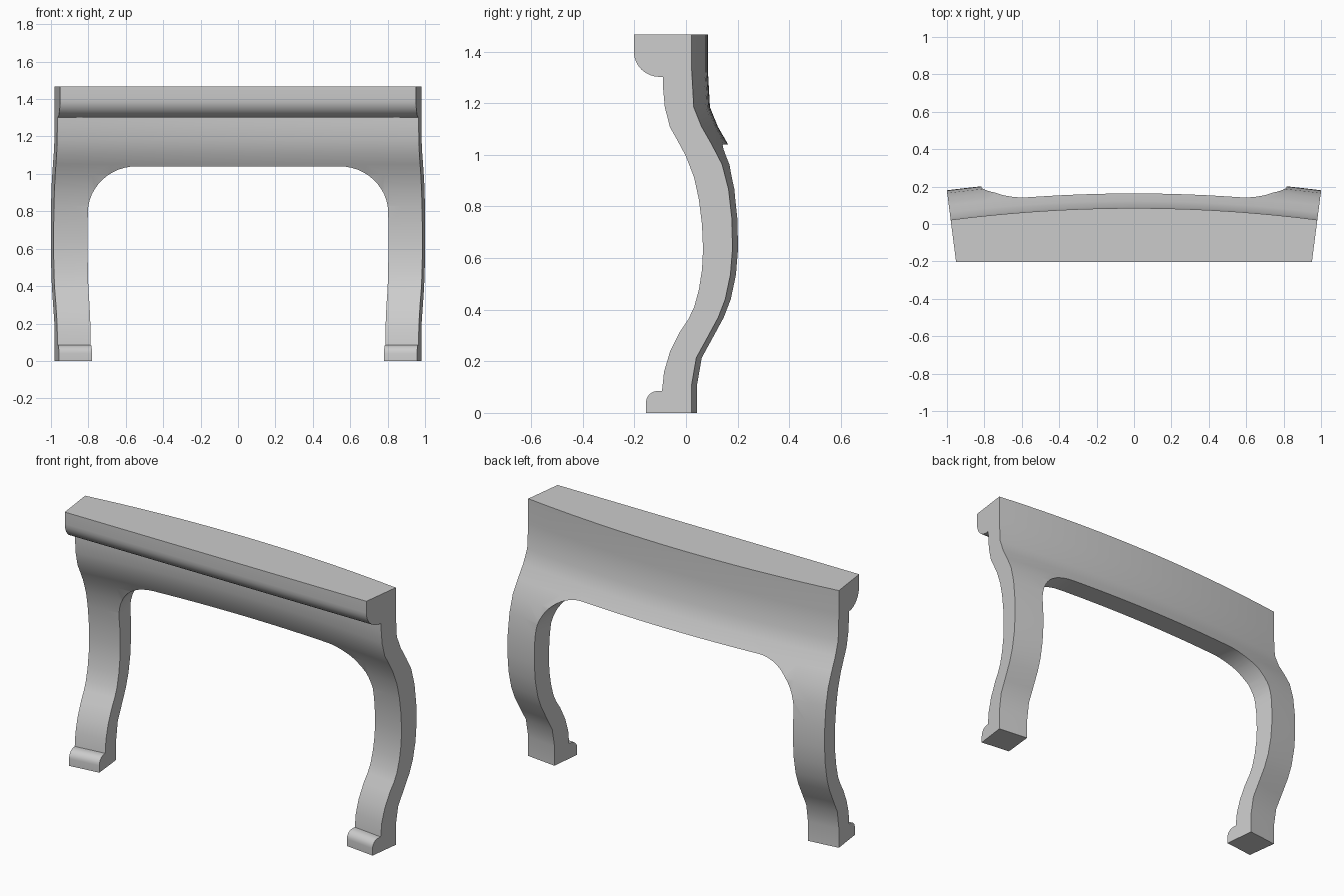
import bpy, bmesh, math

if "Cube" in bpy.data.objects:
    bpy.data.objects.remove(bpy.data.objects["Cube"])

CY = -7.6                      # centre of the plan curve (bow) on the y axis
TH = math.atan(0.1286)         # half angle of the bow
ARC = 6                        # segments in the small quarter rounds


def quarter(cy, cz, ry, rz, a0, a1, n=ARC):
    return [(cy + ry * math.cos(math.radians(a0 + (a1 - a0) * i / n)),
             cz + rz * math.sin(math.radians(a0 + (a1 - a0) * i / n))) for i in range(n + 1)]


def prism(name, outline, stations, place):
    """Sweep a closed outline through a list of stations and cap both ends."""
    bm = bmesh.new()
    rings = [[bm.verts.new(place(s, p)) for p in outline] for s in stations]
    n = len(outline)
    for a, b in zip(rings, rings[1:]):
        for i in range(n):
            bm.faces.new((a[i], a[(i + 1) % n], b[(i + 1) % n], b[i]))
    bm.faces.new(rings[0])
    bm.faces.new(rings[-1])
    bmesh.ops.recalc_face_normals(bm, faces=bm.faces)
    mesh = bpy.data.meshes.new(name)
    bm.to_mesh(mesh)
    bm.free()
    obj = bpy.data.objects.new(name, mesh)
    bpy.context.collection.objects.link(obj)
    return obj


# Side profile (y, z): toe, S-curved front, cornice roll, S-curved back
front = [(-.093, .085), (-.085, .16), (-.062, .237), (-.023, .315), (.008, .361),
         (.031, .408), (.05, .478), (.062, .555), (.066, .633), (.062, .73),
         (.05, .827), (.031, .913), (0, .994), (-.031, 1.052), (-.062, 1.107),
         (-.082, 1.184), (-.089, 1.26), (-.09, 1.302)]
back = [(.022, 1.467), (.022, 1.33), (.03, 1.185), (.06, 1.11), (.1, 1.04),
        (.14, .963), (.165, .866), (.178, .75), (.18, .633), (.172, .535),
        (.152, .44), (.125, .37), (.078, .283), (.04, .214), (.022, .11), (.022, 0)]
toe = [(-.155, 0)] + quarter(-.11, .04, .045, .045, 180, 90)
cornice = quarter(-.102, 1.4, .1, .098, 270, 180, 8) + [(-.202, 1.467)]
profile = toe + front + cornice + back

surround = prism("mantel_surround", profile, [-1 + i / 10 for i in range(21)],
                 lambda u, p: (u, p[0], p[1]))

# Arched opening
right = quarter(.56, .795, .255, .245, 0, 90, 12)
arch = [(.815, -1)] + right + [(-x, z) for x, z in reversed(right)] + [(-.815, -1)]
cutter = prism("opening_cutter", arch, [-1, 1], lambda y, p: (p[0], y, p[1]))
cutter.hide_render = True

mod = surround.modifiers.new("opening", 'BOOLEAN')
mod.operation = 'DIFFERENCE'
mod.solver = 'EXACT'
mod.object = cutter
bpy.context.view_layer.objects.active = surround
surround.select_set(True)
cutter.select_set(False)
bpy.ops.object.modifier_apply(modifier=mod.name)
bpy.data.objects.remove(cutter)

# Bow the surround in plan; the cornice front stays straight
for v in surround.data.vertices:
    x, y, z = v.co
    a = x * TH
    straight = z > 1.29 and y < -.095
    r = (y - CY) / math.cos(a if straight else TH)
    v.co = (r * math.sin(a), CY + r * math.cos(a), z)
surround.data.update()

bpy.ops.object.shade_smooth_by_angle(angle=math.radians(30))
